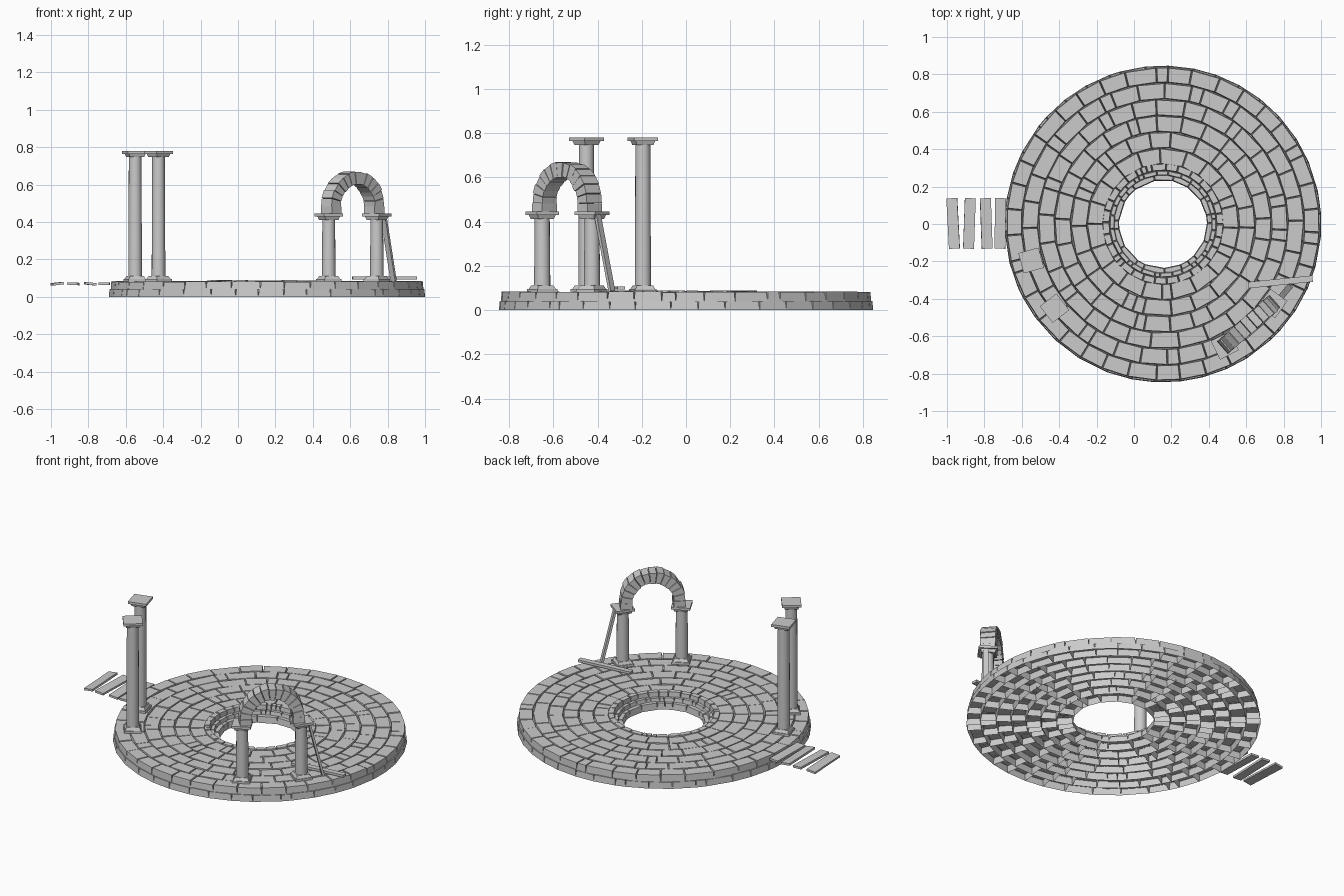
import bpy, bmesh, math, random
from mathutils import Vector, Matrix

if "Cube" in bpy.data.objects:
    bpy.data.objects.remove(bpy.data.objects["Cube"])

random.seed(7)
CX = 0.155  # centre of the round floor


def finish(bm, name):
    bmesh.ops.recalc_face_normals(bm, faces=bm.faces)
    me = bpy.data.meshes.new(name)
    bm.to_mesh(me)
    bm.free()
    ob = bpy.data.objects.new(name, me)
    bpy.context.collection.objects.link(ob)
    return ob


def block(bm, lower, upper, bottom=True):
    """Block spanning two matching loops of points."""
    a = [bm.verts.new(p) for p in lower]
    b = [bm.verts.new(p) for p in upper]
    n = len(a)
    for i in range(n):
        j = (i + 1) % n
        bm.faces.new((a[i], a[j], b[j], b[i]))
    bm.faces.new(b)
    if bottom:
        bm.faces.new(a[::-1])


def box(bm, size, mat):
    bmesh.ops.create_cube(bm, size=1, matrix=mat @ Matrix.Diagonal((*size, 1)))


def polar(r, a, z):
    return (CX + r * math.cos(a), r * math.sin(a), z)


def stone_ring(name, r0, r1, z0, z1, count, jitter=0.002):
    """Ring of wedge stones with tapered joints, hollow underneath."""
    bm = bmesh.new()
    widths = [random.choice((0.45, 0.9, 1, 1, 1.1, 1.2)) for _ in range(count)]
    unit = 2 * math.pi / sum(widths)
    a = random.random() * 6.28
    for w in widths:
        b = a + w * unit
        top = z1 + random.uniform(-jitter, jitter)
        g, da = 0.004, 0.004 / r1
        low = [polar(r0, a, z0), polar(r1, a, z0), polar(r1, b, z0), polar(r0, b, z0)]
        up = [polar(r0 + g, a + da, top), polar(r1 - g, a + da, top),
              polar(r1 - g, b - da, top), polar(r0 + g, b - da, top)]
        block(bm, low, up, bottom=False)
        a = b
    return finish(bm, name)


# Floor: lower and upper courses of concentric stone rings
lower = [0.235, 0.33, 0.42, 0.505, 0.59, 0.675, 0.765, 0.847]
upper = [0.32, 0.407, 0.494, 0.581, 0.668, 0.755, 0.838]
for i, (r0, r1) in enumerate(zip(lower, lower[1:])):
    stone_ring(f"lower_floor_ring_{i}", r0, r1, 0, 0.04, int(2 * math.pi * r1 / 0.15) + 6)
for i, (r0, r1) in enumerate(zip(upper, upper[1:])):
    stone_ring(f"upper_floor_ring_{i}", r0, r1, 0.038, 0.082, int(2 * math.pi * r1 / 0.155) + 6)

# Rim of the central opening, stepping down inwards
stone_ring("opening_rim", 0.285, 0.325, 0.038, 0.088, 32)
stone_ring("opening_step", 0.26, 0.287, 0.038, 0.062, 32)


def column(name, x, y, top):
    """Round shaft on a square plinth with a square capital, turned to the centre."""
    bm = bmesh.new()
    rot = Matrix.Translation((x, y, 0)) @ Matrix.Rotation(math.atan2(y, x - CX), 4, 'Z')

    def slab(w0, w1, z0, z1):
        quad = ((-1, -1), (1, -1), (1, 1), (-1, 1))
        block(bm, [rot @ Vector((sx * w0 / 2, sy * w0 / 2, z0)) for sx, sy in quad],
              [rot @ Vector((sx * w1 / 2, sy * w1 / 2, z1)) for sx, sy in quad])

    slab(0.102, 0.102, 0.08, 0.095)
    slab(0.092, 0.075, 0.095, 0.112)
    slab(0.078, 0.09, top - 0.033, top - 0.015)
    slab(0.112, 0.112, top - 0.015, top)
    h0, h1 = 0.1, top - 0.025
    bmesh.ops.create_cone(bm, cap_ends=True, segments=16, radius1=0.037, radius2=0.034,
                          depth=h1 - h0, matrix=rot @ Matrix.Translation((0, 0, (h0 + h1) / 2)))
    ob = finish(bm, name)
    bpy.context.view_layer.objects.active = ob
    ob.select_set(True)
    bpy.ops.object.shade_smooth_by_angle(angle=math.radians(30))
    ob.select_set(False)


column("tall_column_a", -0.55, -0.195, 0.78)
column("tall_column_b", -0.425, -0.45, 0.78)
P, Q = Vector((0.485, -0.65, 0)), Vector((0.742, -0.425, 0))
column("arch_column_a", P.x, P.y, 0.445)
column("arch_column_b", Q.x, Q.y, 0.445)

# Arch of wedge stones: short straight legs, then a half circle
bm = bmesh.new()
mid, along = (P + Q) / 2, (Q - P).normalized()
across = Vector((-along.y, along.x, 0))


def arch_stone(inner0, outer0, outer1, inner1):
    d = random.uniform(0.041, 0.047)
    k = random.uniform(-0.002, 0.002)
    pts = [inner0, outer0, outer1, inner1]
    loops = [[mid + along * u + across * (s * d + k) + Vector((0, 0, z)) for u, z in pts]
             for s in (-1, 1)]
    block(bm, *loops)


RO, RI, ZC, N = 0.188, 0.12, 0.482, 13
for s in (-1, 1):
    arch_stone((s * RI, 0.445), (s * RO, 0.445), (s * RO, ZC), (s * RI, ZC))
for i in range(N):
    a, b = math.pi * i / N + 0.01, math.pi * (i + 1) / N - 0.01
    ro, ri = RO + random.uniform(-0.003, 0.003), RI + random.uniform(-0.003, 0.003)
    arch_stone(*[(r * math.cos(t), ZC + r * math.sin(t))
                 for r, t in ((ri, a), (ro, a), (ro, b), (ri, b))])
finish(bm, "stone_arch")


def plank(name, p, q, width, thick):
    """Straight board between two points."""
    p, q = Vector(p), Vector(q)
    bm = bmesh.new()
    rot = (q - p).to_track_quat('X', 'Z').to_matrix().to_4x4()
    box(bm, ((q - p).length, width, thick), Matrix.Translation((p + q) / 2) @ rot)
    finish(bm, name)


# Loose boards beside the arch
plank("leaning_board", (0.778, -0.40, 0.43), (0.832, -0.335, 0.085), 0.032, 0.014)
plank("fallen_board", (0.612, -0.327, 0.1), (0.955, -0.292, 0.1), 0.034, 0.015)

# Walkway boards leading away on the left
for i, (x, yaw, tilt) in enumerate([(-0.967, 3, -6), (-0.88, -2, 3), (-0.79, 2, 6), (-0.715, -1, -2)]):
    bm = bmesh.new()
    box(bm, (0.058, 0.27, 0.013), Matrix.Translation((x, 0.003, 0.07))
        @ Matrix.Rotation(math.radians(yaw), 4, 'Z') @ Matrix.Rotation(math.radians(tilt), 4, 'Y'))
    finish(bm, f"walkway_board_{i}")
